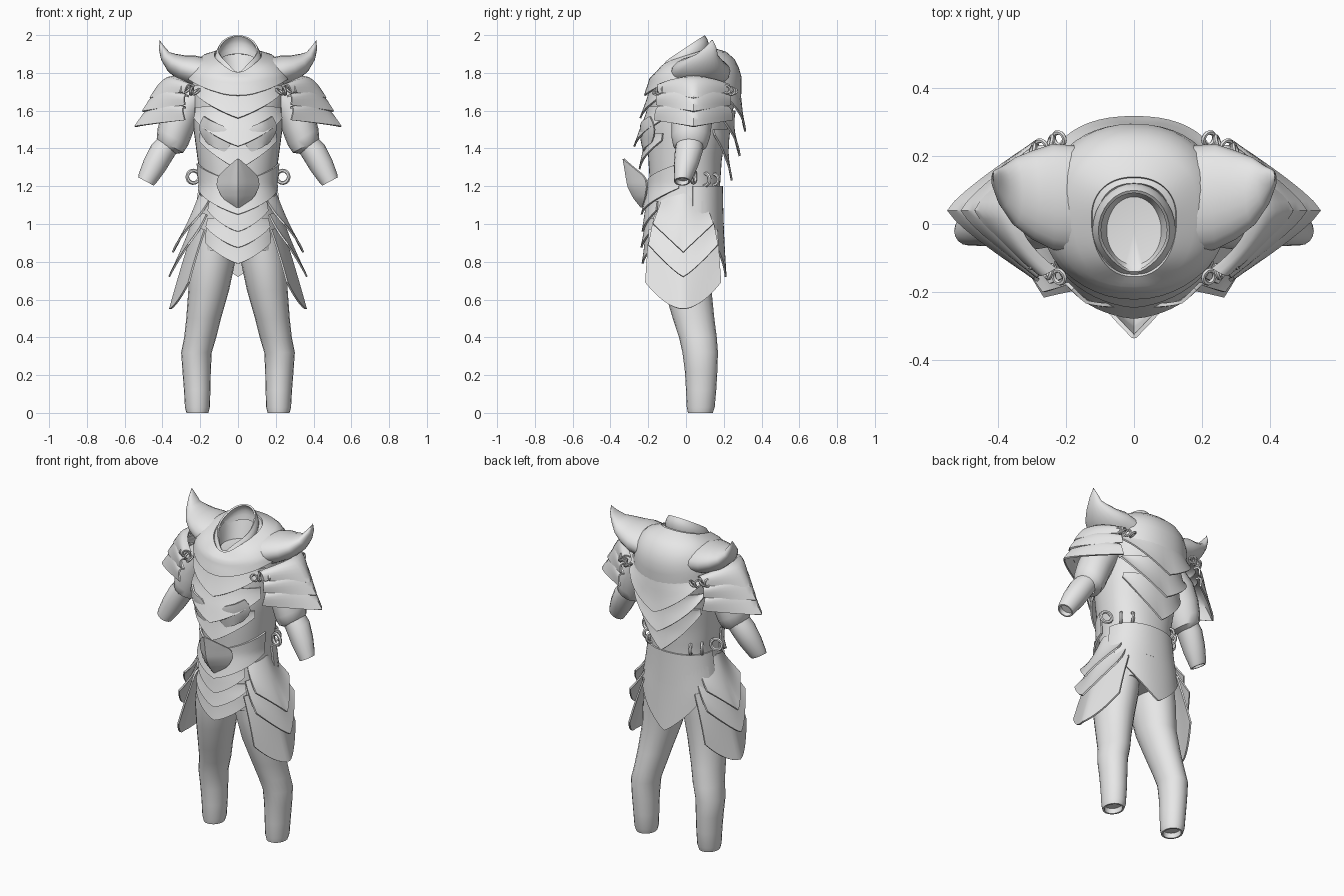
import bpy, bmesh, math
from mathutils import Vector

if "Cube" in bpy.data.objects:
    bpy.data.objects.remove(bpy.data.objects["Cube"])

grey = bpy.data.materials.new("plain_grey")
grey.diffuse_color = (0.8, 0.8, 0.8, 1)
grey.use_nodes = True
grey.node_tree.nodes["Principled BSDF"].inputs["Base Color"].default_value = grey.diffuse_color


def surface(name, f, nu, nv, closed_u=False, closed_v=False, thick=0, mirror=False):
    """Grid of points f(u, v), with u and v from 0 to 1, made into an object."""
    bm = bmesh.new()
    du, dv = nu - (not closed_u), nv - (not closed_v)
    g = [[bm.verts.new(f(i / du, j / dv)) for i in range(nu)] for j in range(nv)]
    for j in range(dv):
        for i in range(du):
            k, m = (i + 1) % nu, (j + 1) % nv
            bm.faces.new((g[j][i], g[j][k], g[m][k], g[m][i]))
    bmesh.ops.remove_doubles(bm, verts=bm.verts, dist=1e-5)
    bmesh.ops.recalc_face_normals(bm, faces=bm.faces)
    me = bpy.data.meshes.new(name)
    bm.to_mesh(me)
    bm.free()
    ob = bpy.data.objects.new(name, me)
    bpy.context.collection.objects.link(ob)
    me.materials.append(grey)
    if thick:
        s = ob.modifiers.new("thickness", 'SOLIDIFY')
        s.thickness, s.offset = thick, 0
    if mirror:
        ob.modifiers.new("mirror", 'MIRROR').use_mirror_merge = False
    bpy.ops.object.select_all(action='DESELECT')
    ob.select_set(True)
    bpy.context.view_layer.objects.active = ob
    bpy.ops.object.convert(target='MESH')
    bpy.ops.object.shade_smooth_by_angle(angle=math.radians(40))
    return ob


def lerp_table(table, z):
    for a, b in zip(table, table[1:]):
        if z <= b[0]:
            k = max(0, (z - a[0]) / (b[0] - a[0]))
            return [p + (q - p) * k for p, q in zip(a, b)]
    return table[-1]


def tube(name, rows, n=16, mirror=True):
    """Tube through rows of (centre, side axis, side radius, other axis, other radius)."""
    def f(u, v):
        c, a, ra, b, rb = rows[round(v * (len(rows) - 1))]
        t = u * math.tau
        return Vector(c) + Vector(a) * ra * math.cos(t) + Vector(b) * rb * math.sin(t)
    return surface(name, f, n, len(rows), closed_u=True, mirror=mirror)


# Torso shape: height, half width, front y, back y
BODY = [(0.70, .20, -.19, .18), (0.84, .225, -.195, .18), (0.95, .23, -.20, .18),
        (1.05, .215, -.20, .18), (1.2, .195, -.19, .18), (1.35, .215, -.20, .19),
        (1.5, .235, -.205, .22), (1.65, .245, -.185, .262), (1.75, .245, -.172, .272),
        (1.81, .235, -.168, .25), (1.86, .195, -.155, .19), (1.89, .105, -.14, .12)]


def body(t, z, off=0.0):
    """Point on the torso; t is the angle from the front."""
    _, w, yf, yb = lerp_table(BODY, z)
    s, c = math.sin(t), math.cos(t)
    x = (w + off) * math.copysign(abs(s) ** 0.9, s)
    depth = (0.02 - yf) if c > 0 else (yb - 0.02)
    y = 0.02 - math.copysign(abs(c) ** 0.9, c) * (depth + off)
    lean = max(0, (z - 1.7) / 0.19) * 0.32
    throat = .04 * max(0, c) ** 6 * max(0, (z - 1.80) / .09)
    return Vector((x, y, z + lean * y - throat))


def torso(u, v):
    t = u * math.tau
    if v == 0:
        return Vector((0, 0, 0.84))
    if v == 1:                                   # floor inside the neck
        return Vector((0, -.02, 1.78))
    if v > 0.95:
        return Vector((.08 * math.sin(t), -.02 - .1 * math.cos(t), 1.79))
    return body(t, 0.86 + 1.03 * min(1, (v * 29 - 1) / 26))


surface("torso", torso, 40, 30, closed_u=True)


# Standing collar, open in a V at the throat
def collar(u, v):
    t = 0.06 + u * (math.tau - 0.12)
    s, c = math.sin(t), math.cos(t)
    r = 1 - 0.1 * v + 0.1 * math.sin(v * math.pi)
    x = .112 * s * r * (1 - .3 * max(0, c) ** 2)
    y = -.022 - .13 * c * r
    dip = .04 * max(0, c) ** 6
    return Vector((x, y, (1.855 + .42 * y) * (1 - v) + (1.932 + .68 * y) * v - dip))


surface("collar", collar, 33, 5, thick=0.01)


def plate(name, mid, span, top, bottom, rise, off, power=1.0, base=0.01, toprise=0.0):
    """Curved body plate with a V lower edge; mid is 0 in front, pi at the back."""
    def f(u, v):
        a = abs(2 * u - 1)
        t = mid + (2 * u - 1) * span
        z0, z1 = top + toprise * a, bottom + rise * a ** power
        ridge = (base + (off - base) * v ** 1.5) * (1 - 0.75 * a) + .006 * a
        return body(t, z0 + (z1 - z0) * v, ridge)
    return surface(name, f, 25, 7, thick=0.01)


# Rounded mantle over chest and back
def mantle(u, v):
    t = u * math.tau
    c = math.cos(t)
    low = 1.77 - .09 * max(0, c) ** 3 - .12 * max(0, -c) ** 1.2
    return body(t, 1.887 + (low - 1.887) * v, .01 + .014 * v + .012 * max(0, c) ** 8 * v)


surface("mantle", mantle, 48, 8, closed_u=True, thick=0.01)

# Overlapping chest, belly, and back layers
for i, (top, low, off) in enumerate([(1.74, 1.56, .045), (1.62, 1.41, .072), (1.48, 1.29, .05)]):
    plate(f"chest_layer_{i + 1}", 0, 1.15 - .1 * i, top, low, .15, off)
for i, (top, low, off) in enumerate([(1.74, 1.49, .095), (1.60, 1.36, .092), (1.5, 1.23, .06)]):
    plate(f"back_layer_{i + 1}", math.pi, 1.2 - .12 * i, top, low, .24, off)
plate("belt_plate", 0, 1.35, 1.22, 1.05, .14, .035, toprise=.1)
for i, (top, low, off) in enumerate([(1.12, .96, .03), (1.03, .875, .04), (.98, .79, .037)]):
    plate(f"front_apron_{i + 1}", 0, .74, top, low, .11, off, power=1.15)
plate("back_apron", math.pi, 1.25, 1.16, .72, .30, .03, power=1.1)
plate("hip_wrap", math.pi, 1.5, 1.2, 1.0, .02, .015)


# Raised scales on the ribs, tilted downward
def rib_scale(u, v):
    k = 2 * u - 1
    w = .2 + .16 * math.sin(math.pi * v)
    return body(.45 + w * k, 1.545 - .14 * v + .025 * k, .055 - .018 * v - .012 * abs(k))


surface("rib_scale", rib_scale, 7, 5, thick=0.01, mirror=True)

# Upswept pointed buckle on the belly
BUCKLE = [(1.09, .005, -.235, -.23), (1.14, .08, -.275, -.215), (1.20, .11, -.305, -.205),
          (1.25, .105, -.314, -.215), (1.29, .065, -.32, -.265), (1.345, .003, -.33, -.33)]


def buckle(u, v):
    z, w, ymid, yedge = lerp_table(BUCKLE, 1.09 + .255 * v)
    k = 2 * u - 1
    return Vector((k * w, ymid + (yedge - ymid) * abs(k) ** 1.2, z))


surface("buckle", buckle, 11, 13, thick=0.012)

# Shoulder horns
X, Y = (1, 0, 0), (0, 1, 0)
up = Vector((-.45, 0, .9))
horn = [((.15, .07, 1.79), Y, .16, (0, 0, 1), .085), ((.24, .08, 1.81), Y, .155, (-.1, 0, 1), .083),
        ((.30, .085, 1.828), Y, .13, (-.3, 0, .95), .068), ((.35, .095, 1.855), Y, .10, up, .05),
        ((.385, .11, 1.89), Y, .06, (-.75, 0, .65), .03),
        ((.405, .13, 1.935), Y, .03, (-.9, 0, .4), .016), ((.415, .14, 1.975), Y, .002, X, .002)]
tube("shoulder_horn", horn, 20)

# Layered shoulder guards
for i, (xo, zb, xt, zt) in enumerate([(.465, 1.665, .34, 1.78), (.505, 1.595, .37, 1.725),
                                      (.545, 1.515, .385, 1.665)]):
    def guard(u, v):
        k = 2 * u - 1
        a = abs(k)
        top = Vector((xt - .11 * a * a, .04 + .17 * k, zt - .05 * a * a))
        low = Vector((xo - (xo - .28) * a ** 1.2, .04 + (.185 + .01 * i) * k, zb + .035 * a))
        p = top.lerp(low, v)
        bulge = .024 * math.sin(math.pi * v ** .7)
        return p + Vector((bulge * .6, bulge * .5 * k, bulge * .7))
    surface(f"shoulder_guard_{i + 1}", guard, 17, 7, thick=0.01, mirror=True)

# Layered hip guards with flared tips
for i, (xo, zb, xt, zt, wt, wb, rise, pw) in enumerate([
        (.345, .85, .20, 1.16, .11, .16, .15, 1.0), (.365, .72, .215, 1.08, .15, .185, .17, 1.2),
        (.36, .55, .225, 1.0, .18, .20, .14, 1.8)]):
    def hip(u, v):
        k = 2 * u - 1
        a = abs(k)
        top = Vector((xt - .05 * a * a, -.015 + wt * k, zt - .03 * a))
        low = Vector((xo - .10 * a ** 1.3, -.015 + wb * k, zb + rise * a ** pw))
        p = top.lerp(low, v)
        p.x += (-.008 if i < 2 else .003) * math.sin(math.pi * v)
        return p
    surface(f"hip_guard_{i + 1}", hip, 17, 8, thick=0.01, mirror=True)

# Arms: puffed upper sleeve, then a narrower forearm with a hollow end
AX = Vector((.88, 0, .47))
sleeve = [((.20, .04, 1.70), .09, .10), ((.28, .035, 1.62), .097, .108), ((.322, .03, 1.53), .096, .107),
          ((.345, .025, 1.46), .092, .102), ((.36, .022, 1.415), .08, .09), ((.37, .02, 1.395), .05, .06)]
tube("upper_sleeve", [(c, AX, a, Y, b) for c, a, b in sleeve])
fore = [((.365, .02, 1.43), .062, .072), ((.40, .015, 1.385), .068, .074), ((.442, 0, 1.31), .064, .065),
        ((.48, -.015, 1.24), .052, .048), ((.487, -.02, 1.225), .047, .043),
        ((.487, -.02, 1.225), .038, .035), ((.477, -.015, 1.245), .036, .033), ((.477, -.015, 1.245), 0, 0)]
tube("forearm", [(c, AX, a, Y, b) for c, a, b in fore])

# Legs: height, centre x, half width, centre y, half depth
LEG = [(.97, .12, .11, 0, .15), (.8, .137, .122, 0, .145), (.65, .155, .108, .01, .125),
       (.5, .182, .092, .04, .11), (.4, .20, .085, .063, .10), (.32, .22, .081, .075, .094),
       (.22, .219, .075, .08, .086), (.12, .216, .07, .08, .08), (.03, .215, .066, .078, .074),
       (.0, .215, .058, .076, .066), (.0, .215, .048, .076, .056), (.03, .215, .046, .076, .053),
       (.03, .215, 0, .076, 0)]
tube("leg", [((x, y, z), X, rx, Y, ry) for z, x, rx, y, ry in LEG], 20)


# Metal links at the shoulders and waist
def link(name, centre, normal, major, minor):
    n = Vector(normal).normalized()
    a = n.orthogonal().normalized()
    b = n.cross(a)

    def f(u, v):
        d = a * math.cos(u * math.tau) + b * math.sin(u * math.tau)
        r = v * math.tau
        return Vector(centre) + d * (major + minor * math.cos(r)) + n * minor * math.sin(r)
    surface(name, f, 14, 6, closed_u=True, closed_v=True, mirror=True)


for i in range(4):
    turn = (1, .3, .2) if i % 2 else (.6, -.3, .8)
    link(f"front_shoulder_link_{i + 1}", (.22 + .026 * i, -.155 + .015 * i, 1.70 + .004 * i), turn, .02, .007)
    link(f"back_shoulder_link_{i + 1}", (.22 + .026 * i, .25 - .012 * i, 1.70 + .004 * i), turn, .02, .007)
link("waist_link_1", (.237, .04, 1.25), (.3, 1, 0), .033, .010)
link("waist_link_2", (.178, .10, 1.235), (.8, -.7, 0), .033, .010)
link("waist_link_3", (.135, .145, 1.235), (1, -.5, 0), .030, .009)
